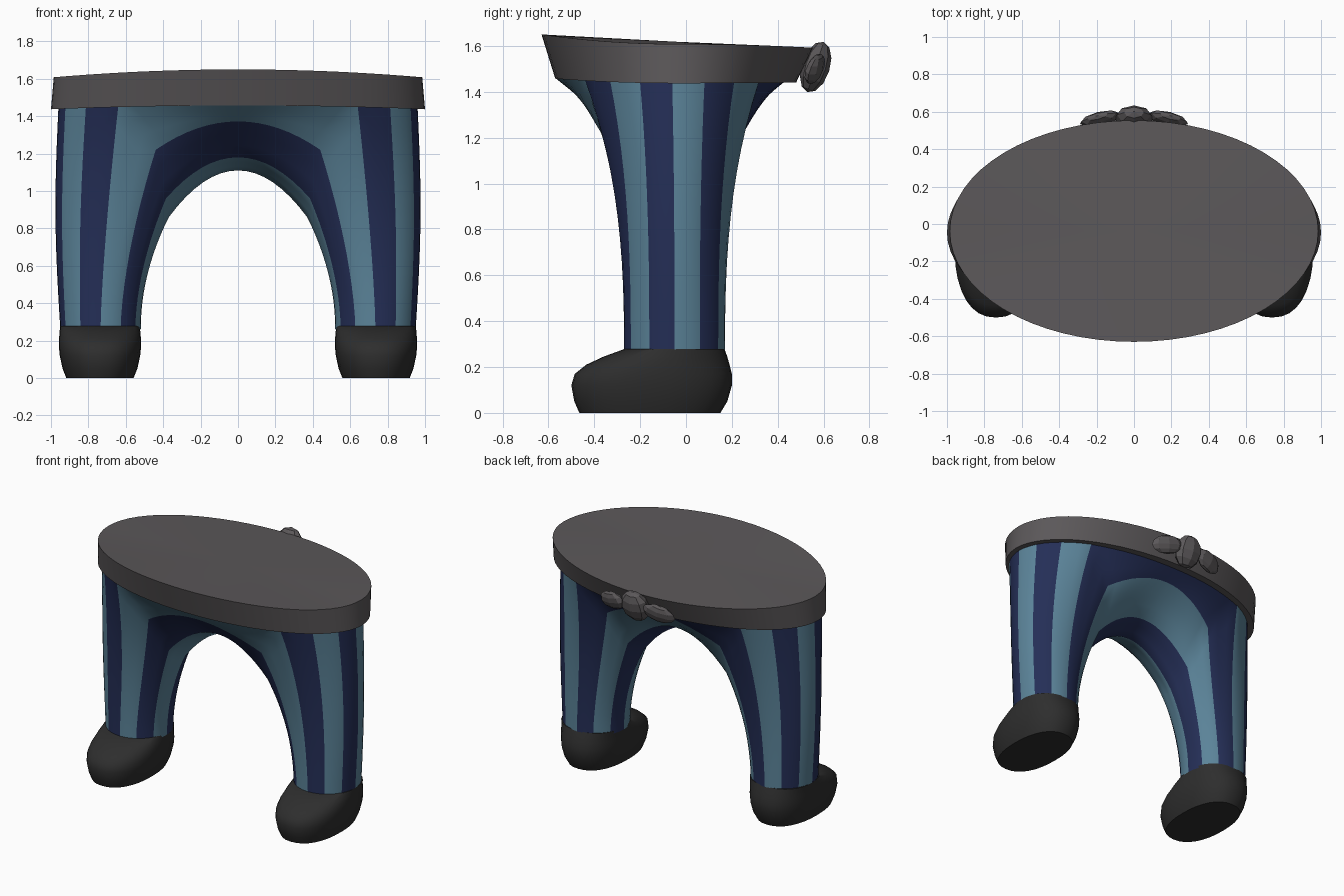
import bpy, bmesh
from math import sin, cos, pi, radians
from mathutils import Vector, Matrix

if "Cube" in bpy.data.objects:
    bpy.data.objects.remove(bpy.data.objects["Cube"])


def material(name, rgb):
    m = bpy.data.materials.new(name)
    m.diffuse_color = (*rgb, 1)
    m.use_nodes = True
    m.node_tree.nodes["Principled BSDF"].inputs["Base Color"].default_value = m.diffuse_color
    return m


NAVY = material("navy stripe", (0.018, 0.028, 0.095))
BLUE = material("blue stripe", (0.105, 0.23, 0.32))
GREY = material("belt grey", (0.105, 0.097, 0.101))
BLACK = material("shoe black", (0.027, 0.027, 0.027))


def finish(name, bm, mats, smooth_angle=40, mirror=False):
    bmesh.ops.remove_doubles(bm, verts=bm.verts, dist=0.0005)
    bmesh.ops.recalc_face_normals(bm, faces=bm.faces)
    me = bpy.data.meshes.new(name)
    bm.to_mesh(me)
    bm.free()
    for m in mats:
        me.materials.append(m)
    if smooth_angle:
        me.shade_smooth()
        me.set_sharp_from_angle(angle=radians(smooth_angle))
    ob = bpy.data.objects.new(name, me)
    bpy.context.collection.objects.link(ob)
    if mirror:
        mod = ob.modifiers.new("mirror", 'MIRROR')
        mod.merge_threshold = 0.001
    return ob


def bridge(bm, a, b, closed=True, mat=0):
    n = len(a)
    for i in range(n if closed else n - 1):
        j = (i + 1) % n
        bm.faces.new((a[i], a[j], b[j], b[i])).material_index = mat


# Striped trousers: columns run up each leg, the inner ones arch over to x = 0
FOOT_Z, NV, NA = 0.26, 12, 8
#        d:   knee-of-arch (x, dy, z), centre (dy, z)
ARCH = {0: ((.37, 0, .86), (0, 1.11)),
        30: ((.385, .16, .96), (.17, 1.18)),
        60: ((.44, .31, 1.22), (.40, 1.372)),
        90: ((.642, .38, 1.45), (.51, 1.46))}


def waist(phi):
    a = radians(phi * 0.535)
    return Vector((0.96 * cos(a), -0.06 - 0.51 * sin(a), 1.45))


def arch_keys(phi):
    d = abs(phi - 180)
    lo = min(60, int(d // 30) * 30)
    t = (d - lo) / 30
    (k0, c0), (k1, c1) = ARCH[lo], ARCH[lo + 30]
    k, c = Vector(k0).lerp(Vector(k1), t), Vector(c0).lerp(Vector(c1), t)
    s = -1 if phi < 180 else 1
    K = Vector((k.x, -0.06 + s * k.y, k.z))
    C = Vector((0, -0.06 + s * c.x, c.y))
    return K, C, 2.0 - 0.6 * d / 90


def column(phi, inner):
    a = radians(phi)
    B = Vector((0.735 + 0.215 * cos(a), -0.05 - 0.22 * sin(a), FOOT_Z))
    if inner:
        K, C, px = arch_keys(phi)
        if phi in (90, 270):
            K = waist(90 if phi == 90 else -90)
    else:
        K, px = waist(phi), 1.4
    pts = []
    for i in range(NV + 1):
        u = i / NV
        x = B.x + (K.x - B.x) * u ** px + 0.022 * sin(pi * u) * max(0, cos(a))
        pts.append((x, B.y + (K.y - B.y) * u ** 2.6, B.z + (K.z - B.z) * u))
    if inner:
        for i in range(1, NA + 1):
            r = 1 - i / NA
            pts.append((K.x * r, C.y - (C.y - K.y) * r * r, C.z - (C.z - K.z) * r * r))
    return pts


bm = bmesh.new()
STEP = 10
for start, stop, inner in ((-90, 90, False), (90, 270, True)):
    prev = None
    for phi in range(start, stop + 1, STEP):
        col = [bm.verts.new(p) for p in column(phi, inner)]
        if prev:
            stripe = ((phi - STEP) // 30) % 2
            bridge(bm, prev, col, closed=False, mat=stripe)
        prev = col
finish("trousers", bm, [NAVY, BLUE], 60, mirror=True)


# Shoe: stacked outlines (z, toe y, heel y, half width)
bm = bmesh.new()
prev = None
for z, toe, heel, w in ((0, -.465, .15, .18), (.05, -.487, .18, .2), (.12, -.5, .2, .215),
                        (.17, -.485, .2, .22), (.21, -.435, .19, .219),
                        (.245, -.36, .18, .216), (.278, -.27, .168, .213)):
    ring = []
    for i in range(32):
        a = 2 * pi * i / 32
        cx, cy = [abs(v) ** 0.87 * (1 if v > 0 else -1) for v in (cos(a), sin(a))]
        ring.append(bm.verts.new((0.738 + w * cx, (toe + heel) / 2 + (heel - toe) / 2 * cy, z)))
    if prev:
        bridge(bm, prev, ring)
    else:
        bm.faces.new(ring)
    prev = ring
bm.faces.new(prev)
finish("shoes", bm, [BLACK], 40, mirror=True)


# Belt: flared oval band with a closed, gently tilted top
def oval(bm, a, b, yc, z, front, back):
    ring = []
    for i in range(64):
        t = 2 * pi * i / 64
        s = sin(t)
        lift = (front if s < 0 else back) * s * s
        ring.append(bm.verts.new((a * cos(t), yc + b * s, z + lift)))
    return ring


bm = bmesh.new()
inside = oval(bm, 0.92, 0.47, -0.05, 1.44, .018, .0)
low = oval(bm, 1.0, 0.525, -0.045, 1.437, .02, .003)
high = oval(bm, 0.985, 0.592, -0.038, 1.608, .042, -.016)
bridge(bm, inside, low)
bridge(bm, low, high)
mid = bm.verts.new((0, -0.04, 1.618))
for i in range(64):
    bm.faces.new((high[i], high[(i + 1) % 64], mid))
finish("belt", bm, [GREY], 40)


# Bow at the back: faceted knot and two flat loops
def blob(bm, loc, size, rx=0, ry=0, rz=0):
    m = (Matrix.Translation(loc) @ Matrix.Rotation(rz, 4, 'Z') @ Matrix.Rotation(ry, 4, 'Y')
         @ Matrix.Rotation(rx, 4, 'X') @ Matrix.Diagonal((*size, 1)))
    bmesh.ops.create_uvsphere(bm, u_segments=8, v_segments=6, radius=1, matrix=m)


bm = bmesh.new()
blob(bm, (0, .565, 1.508), (.105, .062, .115), rx=radians(-18))
for s in (-1, 1):
    blob(bm, (s * .18, .562, 1.5), (.115, .035, .065), rx=radians(-18),
         ry=s * radians(12), rz=-s * radians(14))
finish("bow", bm, [GREY], 0)
